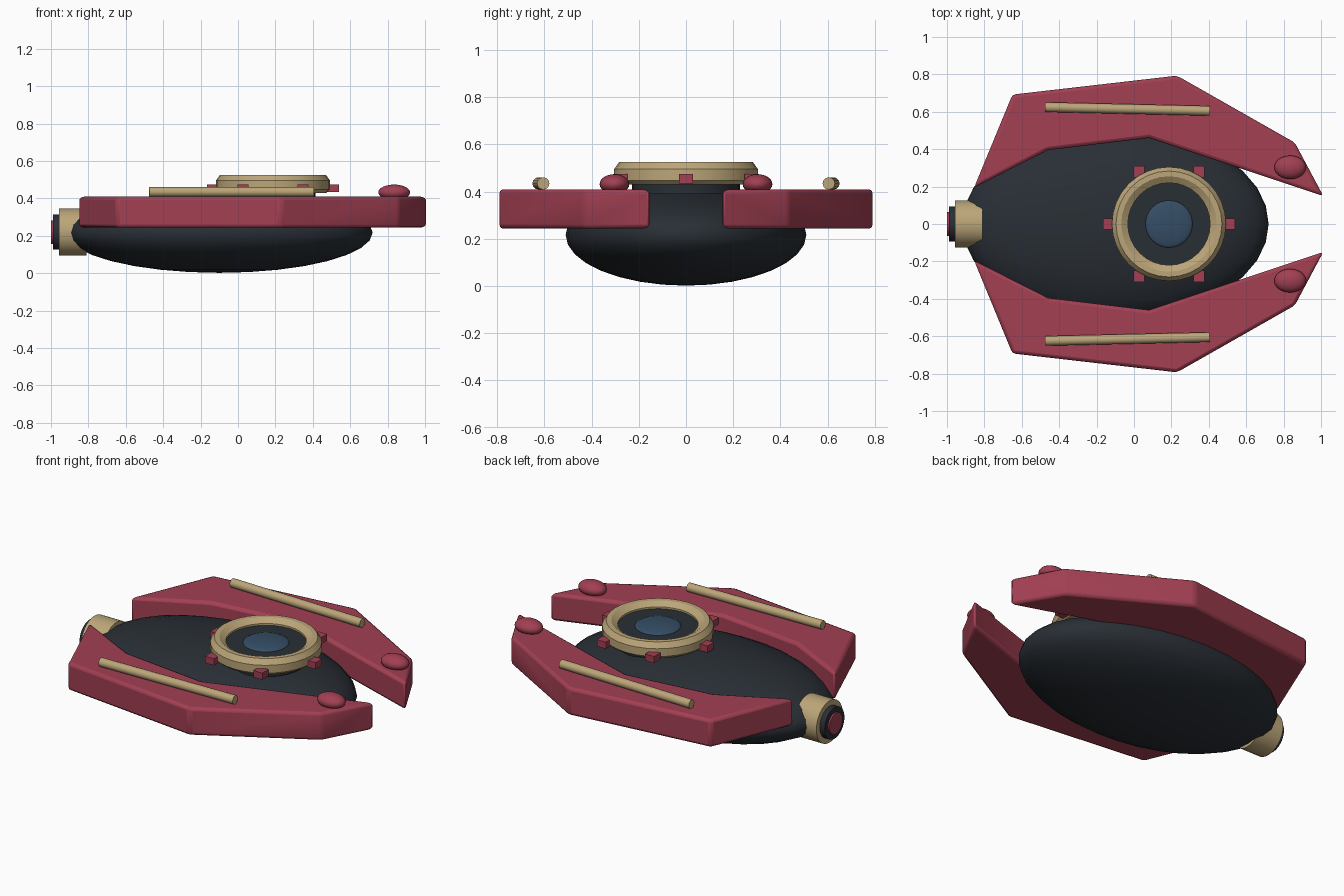
import bpy, bmesh, math
from mathutils import Matrix, Vector

if "Cube" in bpy.data.objects:
    bpy.data.objects.remove(bpy.data.objects["Cube"])


def mat(name, col):
    m = bpy.data.materials.new(name)
    m.diffuse_color = (*col, 1)
    m.use_nodes = True
    m.node_tree.nodes["Principled BSDF"].inputs["Base Color"].default_value = m.diffuse_color
    return m


DARK = mat("dark_hull", (0.022, 0.028, 0.036))
RED = mat("crimson", (0.36, 0.05, 0.085))
GOLD = mat("gold", (0.50, 0.38, 0.19))
BLUE = mat("lens_blue", (0.035, 0.075, 0.13))


def finish(name, bm, m, angle=35):
    bmesh.ops.recalc_face_normals(bm, faces=bm.faces)
    me = bpy.data.meshes.new(name)
    bm.to_mesh(me)
    bm.free()
    me.materials.append(m)
    ob = bpy.data.objects.new(name, me)
    bpy.context.collection.objects.link(ob)
    bpy.ops.object.select_all(action='DESELECT')
    bpy.context.view_layer.objects.active = ob
    ob.select_set(True)
    bpy.ops.object.shade_smooth_by_angle(angle=math.radians(angle))
    return ob


def ellipsoid(name, loc, radii, m, u=32, v=16):
    bm = bmesh.new()
    bmesh.ops.create_uvsphere(bm, u_segments=u, v_segments=v, radius=1,
                              matrix=Matrix.Translation(loc) @ Matrix.Diagonal((*radii, 1)))
    finish(name, bm, m, 60)


def rod(name, a, b, r, m, n=32):
    a, b = Vector(a), Vector(b)
    d = b - a
    mx = Matrix.Translation((a + b) / 2) @ d.to_track_quat('Z', 'Y').to_matrix().to_4x4()
    bm = bmesh.new()
    bmesh.ops.create_cone(bm, cap_ends=True, segments=n, radius1=r, radius2=r,
                          depth=d.length, matrix=mx)
    finish(name, bm, m)


def lathe_ring(name, centre, profile, m, n=32):
    bm = bmesh.new()
    rings = []
    for i in range(n):
        a = 2 * math.pi * i / n
        rings.append([bm.verts.new((centre[0] + r * math.cos(a), centre[1] + r * math.sin(a), z))
                      for r, z in profile])
    k = len(profile)
    for i in range(n):
        p, q = rings[i], rings[(i + 1) % n]
        for j in range(k):
            bm.faces.new((p[j], q[j], q[(j + 1) % k], p[(j + 1) % k]))
    finish(name, bm, m, 25)


# hull
ellipsoid("hull", (-0.1, 0, 0.217), (0.82, 0.51, 0.215), DARK)

# side armour, rails and studs on both sides
OUTLINE = [(-0.855, 0.195), (-0.65, 0.692), (0.23, 0.793), (0.86, 0.435),
           (1.012, 0.15), (0.08, 0.46), (-0.46, 0.395)]
for s, side in ((1, "left"), (-1, "right")):
    bm = bmesh.new()
    f = bm.faces.new([bm.verts.new((x, s * y, 0.243)) for x, y in OUTLINE])
    ext = bmesh.ops.extrude_face_region(bm, geom=[f])
    bmesh.ops.translate(bm, vec=(0, 0, 0.167),
                        verts=[g for g in ext['geom'] if isinstance(g, bmesh.types.BMVert)])
    plate = finish(side + "_armour", bm, RED)
    bev = plate.modifiers.new("bevel", 'BEVEL')
    bev.width = 0.018
    bev.segments = 2
    rod(side + "_rail", (-0.475, s * 0.625, 0.435), (0.405, s * 0.605, 0.435), 0.026, GOLD, 12)
    ellipsoid(side + "_stud", (0.835, s * 0.303, 0.432), (0.085, 0.063, 0.042), RED, 24, 12)

# turret ring, disc and lens
CX = 0.187
lathe_ring("turret_ring", (CX, 0), [(0.22, 0.43), (0.285, 0.43), (0.305, 0.448), (0.305, 0.495),
                                    (0.283, 0.526), (0.255, 0.526), (0.22, 0.503)], GOLD)
rod("turret_disc", (CX, 0, 0.39), (CX, 0, 0.492), 0.228, DARK)
ellipsoid("lens", (CX, 0, 0.49), (0.127, 0.127, 0.022), BLUE)

# lugs around the ring
for i in range(6):
    a = math.pi * i / 3
    bm = bmesh.new()
    loc = (CX + 0.322 * math.cos(a), 0.322 * math.sin(a), 0.455)
    bmesh.ops.create_cube(bm, size=1,
                          matrix=Matrix.Translation(loc) @ Matrix.Diagonal((0.06, 0.06, 0.04, 1)))
    finish("ring_lug", bm, RED)

# rear nozzle
rod("nozzle", (-0.957, 0, 0.22), (-0.81, 0, 0.22), 0.126, GOLD)
rod("nozzle_plug", (-0.99, 0, 0.22), (-0.95, 0, 0.22), 0.094, DARK)
rod("nozzle_core", (-1.0, 0, 0.22), (-0.96, 0, 0.22), 0.063, RED)
